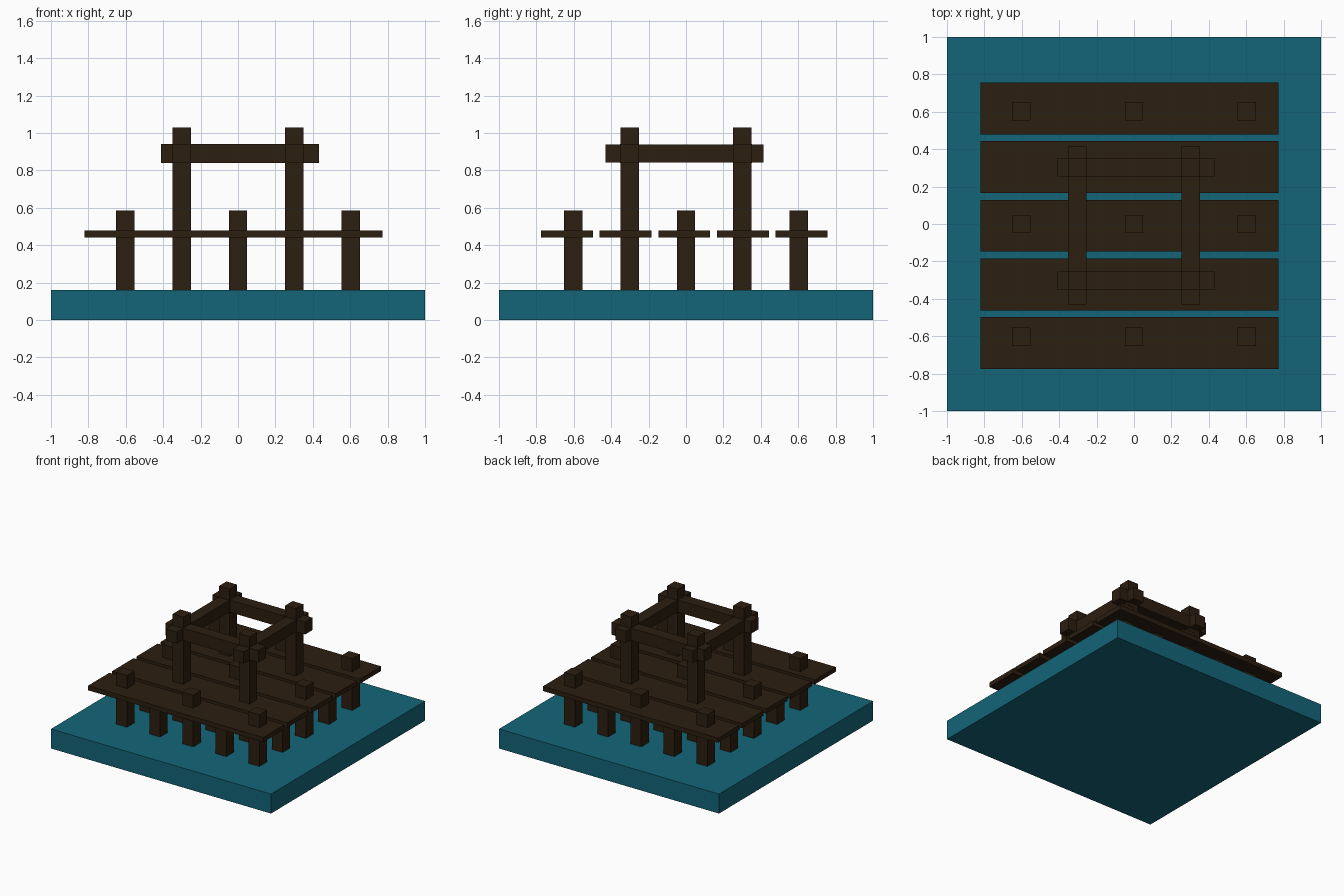
import bpy

if "Cube" in bpy.data.objects:
    bpy.data.objects.remove(bpy.data.objects["Cube"])


def material(name, rgb):
    m = bpy.data.materials.new(name)
    m.diffuse_color = (*rgb, 1)
    m.use_nodes = True
    m.node_tree.nodes["Principled BSDF"].inputs["Base Color"].default_value = m.diffuse_color
    return m


WATER = material("water_teal", (0.007, 0.13, 0.19))
WOOD = material("dark_wood", (0.025, 0.013, 0.005))


def box(name, x, y, z, mat):
    """Box from (min, max) ranges on each axis."""
    bpy.ops.mesh.primitive_cube_add(size=1, location=[sum(r) / 2 for r in (x, y, z)])
    ob = bpy.context.object
    ob.name = name
    ob.scale = [r[1] - r[0] for r in (x, y, z)]
    bpy.ops.object.transform_apply(location=False, rotation=False, scale=True)
    ob.data.materials.append(mat)
    return ob


# Water slab
box("water_base", (-1, 1), (-1, 1), (0, 0.16), WATER)

# Deck planks
for i in range(5):
    y = -0.775 + i * 0.3135
    box(f"deck_plank_{i + 1}", (-0.82, 0.772), (y, y + 0.277), (0.44, 0.478), WOOD)

# Grid of posts: tall inner ones, mid-height ones through the deck,
# and short ones ending under the deck
H = 0.049
for i in range(-2, 3):
    for j in range(-2, 3):
        if i % 2 and j % 2:
            name, top = "tall_post", 1.03
        elif i % 2 == 0 and j % 2 == 0:
            name, top = "mid_post", 0.585
        else:
            name, top = "short_post", 0.45
        x, y = i * 0.301, j * 0.301
        box(name, (x - H, x + H), (y - H, y + H), (0.16, top), WOOD)

# Rails joining the tall posts
for s in (-1, 1):
    c = s * 0.304
    across = (c - H, c + H)
    box("cross_rail", (-0.412, 0.432), across, (0.84, 0.94), WOOD)
    box("side_rail", across, (-0.43, 0.414), (0.842, 0.938), WOOD)
